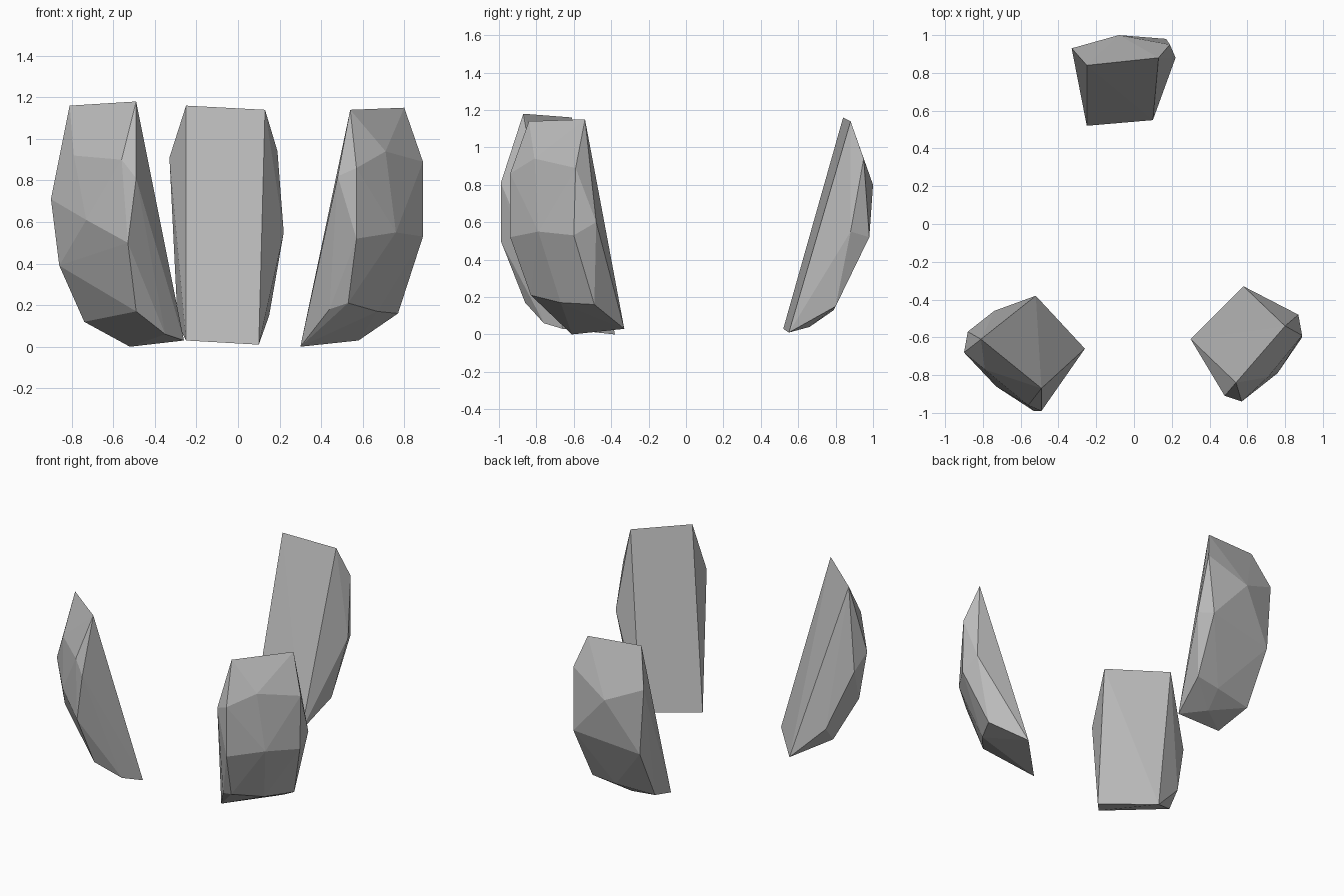
import bpy
import bmesh

# Remove the default object
default_cube = bpy.data.objects.get("Cube")
if default_cube is not None:
    bpy.data.objects.remove(default_cube, do_unlink=True)


def make_material(name, colour):
    """One flat colour for viewport and render."""
    material = bpy.data.materials.new(name)
    material.use_nodes = True
    material.diffuse_color = colour
    shader = material.node_tree.nodes["Principled BSDF"]
    shader.inputs["Base Color"].default_value = colour
    shader.inputs["Roughness"].default_value = 0.9
    return material


def make_stone(name, material, inner_face, upper_ridge, middle_ridge, lower_ridge):
    """Chiselled stone: a flat inner face wrapped with a faceted outer bulge."""
    mesh = bpy.data.meshes.new(name)
    bm = bmesh.new()
    for section in (inner_face, upper_ridge, middle_ridge, lower_ridge):
        for corner in section:
            bm.verts.new(corner)

    # Wrap the corners in a tight faceted skin
    hull = bmesh.ops.convex_hull(bm, input=bm.verts[:])
    leftovers = set(hull["geom_interior"]) | set(hull["geom_unused"])
    loose = [item for item in leftovers if isinstance(item, bmesh.types.BMVert)]
    bmesh.ops.delete(bm, geom=loose, context="VERTS")
    bmesh.ops.recalc_face_normals(bm, faces=bm.faces[:])

    # Flat facets
    for face in bm.faces:
        face.smooth = False
    bm.to_mesh(mesh)
    bm.free()
    mesh.materials.append(material)
    stone = bpy.data.objects.new(name, mesh)
    bpy.context.scene.collection.objects.link(stone)
    return stone


stone_grey = make_material("stone grey", (0.5, 0.5, 0.5, 1))

# Front stone on the right
make_stone(
    "front_right_stone",
    stone_grey,
    inner_face=[(-.81, -.61, 1.16), (-.49, -.87, 1.18), (-.26, -.66, .03), (-.52, -.38, 0)],
    upper_ridge=[(-.79, -.77, .92), (-.56, -.96, .9), (-.49, -.99, .81), (-.9, -.68, .71)],
    middle_ridge=[(-.88, -.57, .61), (-.73, -.86, .61), (-.53, -.99, .5), (-.86, -.65, .39)],
    lower_ridge=[(-.74, -.46, .22), (-.74, -.54, .12), (-.49, -.86, .17), (-.35, -.76, .06)],
)

# Front stone on the left
make_stone(
    "front_left_stone",
    stone_grey,
    inner_face=[(.54, -.84, 1.14), (.8, -.54, 1.15), (.3, -.61, 0), (.58, -.33, .03)],
    upper_ridge=[(.48, -.91, .82), (.57, -.94, .86), (.71, -.81, .94), (.89, -.59, .89)],
    middle_ridge=[(.57, -.94, .52), (.76, -.79, .55), (.89, -.6, .53), (.87, -.48, .6)],
    lower_ridge=[(.44, -.79, .18), (.53, -.83, .21), (.67, -.67, .17), (.77, -.49, .16)],
)

# Single stone at the back
make_stone(
    "back_stone",
    stone_grey,
    inner_face=[(-.25, .84, 1.16), (.13, .88, 1.14), (-.25, .52, .03), (.1, .55, .01)],
    upper_ridge=[(-.33, .93, .91), (-.08, 1, .8), (.19, .95, .94)],
    middle_ridge=[(-.3, .93, .46), (.17, .98, .52), (.22, .88, .55)],
    lower_ridge=[(-.29, .75, .11), (-.02, .79, .13), (.15, .8, .15), (-.05, .66, .04)],
)
